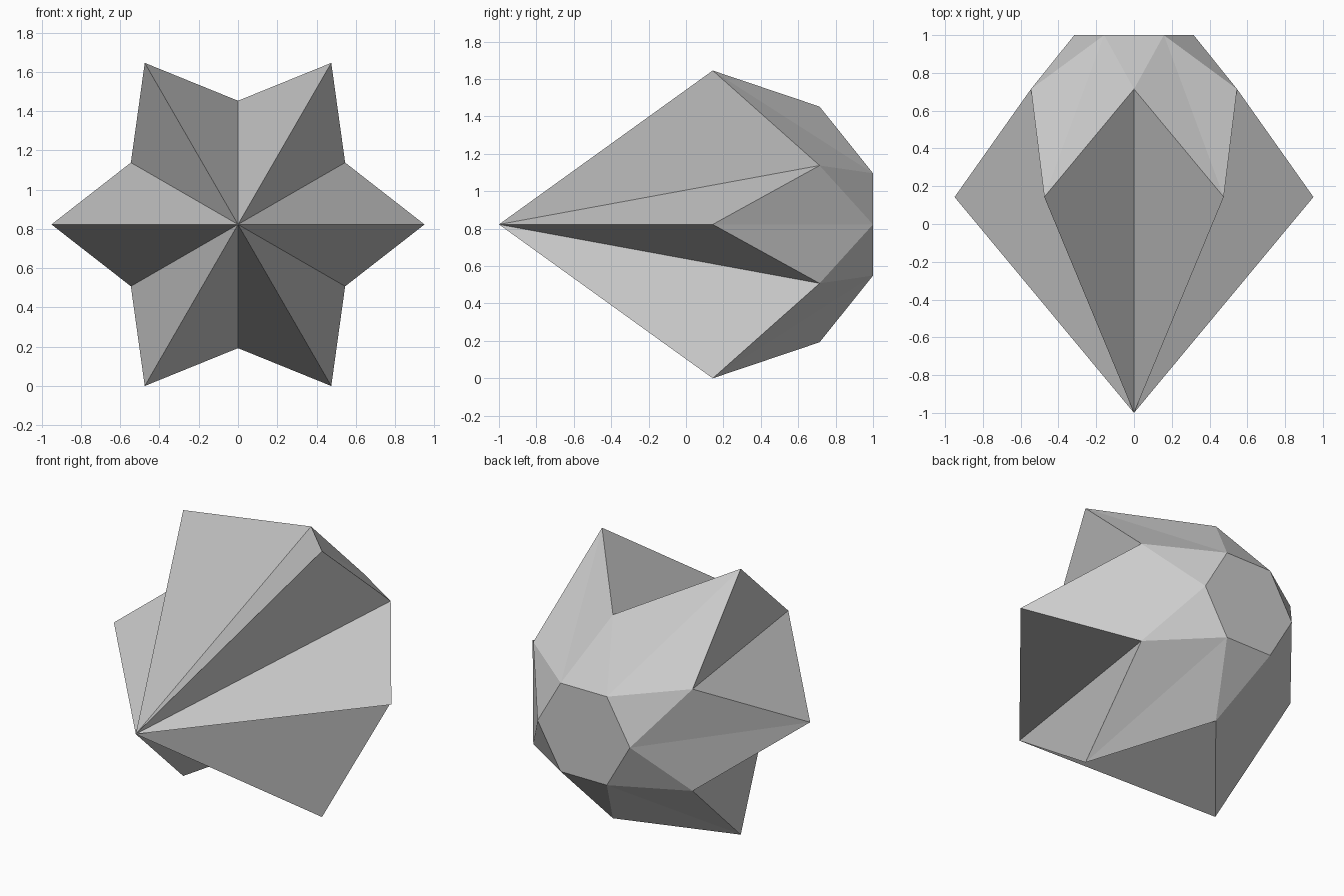
import bpy, bmesh, math

default = bpy.data.objects.get("Cube")
if default:
    bpy.data.objects.remove(default, do_unlink=True)

SIDES = 6
TIP_R, NOTCH_R, BACK_R = 0.95, 0.63, 0.316
CENTRE_Z = TIP_R * math.sin(math.pi / 3)

grey = bpy.data.materials.new("light_grey")
grey.use_nodes = True
colour = (0.6, 0.6, 0.6, 1)
grey.diffuse_color = colour
grey.node_tree.nodes["Principled BSDF"].inputs["Base Color"].default_value = colour

bm = bmesh.new()


def ring(radius, y, turn=0.0):
    """Six points around the front-to-back axis."""
    points = []
    for i in range(SIDES):
        a = math.tau * (i + turn) / SIDES
        points.append(bm.verts.new((radius * math.cos(a), y, CENTRE_Z + radius * math.sin(a))))
    return points


# Front apex, star tips, notches between the tips, and the back hexagon
apex = bm.verts.new((0, -1, CENTRE_Z))
tips = ring(TIP_R, 1 / 7)
notches = ring(NOTCH_R, 5 / 7, 0.5)
back = ring(BACK_R, 1)

for i in range(SIDES):
    j = (i + 1) % SIDES
    # Long pleated facets meeting at the apex
    bm.faces.new((apex, tips[i], notches[i]))
    bm.faces.new((apex, notches[i], tips[j]))
    # Folded kites and small triangles closing the rear
    bm.faces.new((tips[i], back[i], notches[i]))
    bm.faces.new((notches[i], back[j], tips[j]))
    bm.faces.new((notches[i], back[i], back[j]))
bm.faces.new(back)
bmesh.ops.recalc_face_normals(bm, faces=bm.faces)

mesh = bpy.data.meshes.new("star_gem")
bm.to_mesh(mesh)
bm.free()
mesh.materials.append(grey)
gem = bpy.data.objects.new("star_gem", mesh)
bpy.context.collection.objects.link(gem)
